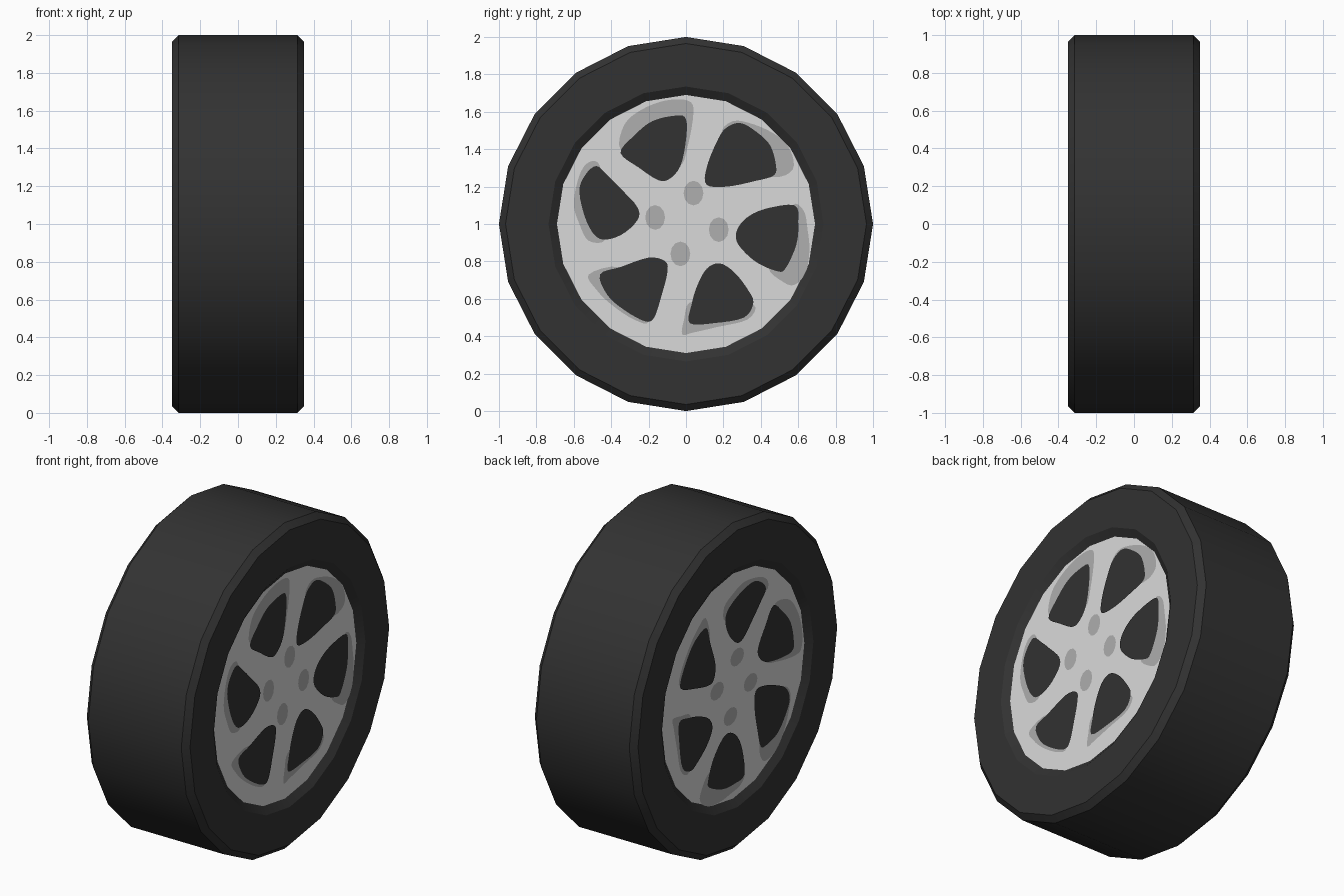
import bpy, bmesh, math
from mathutils import Matrix, Vector

if "Cube" in bpy.data.objects:
    bpy.data.objects.remove(bpy.data.objects["Cube"])

SIDES = 20
DISC_X = 0.32           # depth of the rim disc, slightly sunk into the tyre
CENTRE = Vector((0, 0, 1))
# half turn that carries the right-hand face onto the left-hand one
LEFT = Matrix(((-1, 0, 0), (0, 0, -1), (0, -1, 0)))


def material(name, v):
    m = bpy.data.materials.new(name)
    m.diffuse_color = (v, v, v, 1)
    m.use_nodes = True
    m.node_tree.nodes["Principled BSDF"].inputs["Base Color"].default_value = m.diffuse_color
    return m


RUBBER = material("dark_rubber", 0.032)
SILVER = material("silver_metal", 0.70)
SHADE = material("grey_metal", 0.425)


def finish(bm, name, mat):
    me = bpy.data.meshes.new(name)
    bm.to_mesh(me)
    bm.free()
    me.materials.append(mat)
    ob = bpy.data.objects.new(name, me)
    bpy.context.collection.objects.link(ob)
    return ob


def ring_points(r):
    return [(r * math.sin(math.tau * i / SIDES), r * math.cos(math.tau * i / SIDES))
            for i in range(SIDES)]


def smooth_loop(pts, steps=4):
    """Closed curve through a few points given in hundredths."""
    p = [Vector(q) / 100 for q in pts]
    n, out = len(p), []
    for i in range(n):
        a, b, c, d = p[i - 1], p[i], p[(i + 1) % n], p[(i + 2) % n]
        for k in range(steps):
            t = k / steps
            out.append(0.5 * (2 * b + (c - a) * t + (2 * a - 5 * b + 4 * c - d) * t * t
                              + (3 * b - a - 3 * c + d) * t ** 3))
    return out


def plates(name, outline, x, mat):
    """Flat plate on the right face and its turned copy on the left face."""
    for side, turn in (("right", Matrix.Identity(3)), ("left", LEFT)):
        bm = bmesh.new()
        f = bm.faces.new([bm.verts.new(turn @ Vector((x, y, z)) + CENTRE)
                          for y, z in outline])
        f.normal_update()
        if f.normal.x * (1 if side == "right" else -1) < 0:
            f.normal_flip()
        finish(bm, f"{name}_{side}", mat)


# Tyre: bevelled profile revolved round the x axis
half = [(0.32, 0.69), (0.35, 0.735), (0.35, 0.965), (0.315, 1.0)]
profile = half + [(-x, r) for x, r in reversed(half)]
bm = bmesh.new()
rings = [[bm.verts.new((x, y, z + 1)) for y, z in ring_points(r)] for x, r in profile]
for a, b in zip(rings, rings[1:]):
    for i in range(SIDES):
        j = (i + 1) % SIDES
        f = bm.faces.new((a[i], a[j], b[j], b[i]))
bm.normal_update()
tread = max(bm.faces, key=lambda f: f.calc_area() if abs(f.normal.x) < 0.1 else 0)
if tread.normal.dot(tread.calc_center_median() - CENTRE) < 0:
    bmesh.ops.reverse_faces(bm, faces=bm.faces[:])
tyre = finish(bm, "tyre", RUBBER)
bpy.context.view_layer.objects.active = tyre
tyre.select_set(True)
bpy.ops.object.shade_smooth_by_angle(angle=math.radians(30))
tyre.select_set(False)

# Rim discs
plates("rim_disc", ring_points(0.69), DISC_X, SILVER)


# Wheel openings: grey edge showing behind a dark hole
def opening(n, dark, grey):
    plates(f"opening_edge_{n}", smooth_loop(grey), DISC_X + 0.003, SHADE)
    plates(f"opening_{n}", smooth_loop(dark), DISC_X + 0.006, RUBBER)


opening(1, [(-35, 38), (-28, 47), (-18, 55), (-5, 58), (0, 56), (0, 45), (-3, 31), (-9, 24),
            (-15, 23.5), (-25, 30)],
        [(-35, 40), (-33, 53), (-24, 61), (-11, 66), (1, 66), (4, 60), (1, 42), (-4, 31), (-20, 40)])
opening(2, [(11, 21), (11, 30), (16, 43), (21, 51), (29, 54), (38, 49), (45, 42), (48, 32),
            (47, 26), (37, 23), (22, 20)],
        [(19, 47), (25, 55), (37, 53), (49, 47), (56, 39), (57, 29), (47, 25), (30, 30)])
opening(3, [(27, -4), (32, 3), (42, 8), (58, 10), (60, 1), (59, -11), (53, -24), (48, -25),
            (37, -20), (28, -11)],
        [(57, 10), (63, 7), (65, -3), (66, -14), (64, -26), (58, -32.5), (52, -31), (44, -23),
         (50, -8)])
opening(4, [(2, -53), (3, -43), (6, -33), (11, -24), (18, -21), (26, -26), (33, -35), (36, -42),
            (31, -50), (15, -53)],
        [(2, -42), (-1, -51), (-2, -59), (4, -58), (17, -55), (33, -51), (36, -43), (15, -42)])
opening(5, [(-46, -27), (-35, -23), (-20, -18), (-11, -20), (-10, -26), (-13, -38), (-17, -50),
            (-22, -52), (-33, -46), (-42, -38)],
        [(-52, -27), (-48, -35), (-40, -43), (-28, -51), (-20, -52), (-25, -35), (-36, -23)])
opening(6, [(-57, 17), (-54, 26), (-48, 31), (-42, 26), (-35, 19), (-26, 9), (-26, 2), (-35, -6),
            (-46, -8), (-53, 1)],
        [(-60, 11), (-57, 26), (-52, 33), (-46, 31), (-44, 10), (-43, -8), (-52, -9), (-57, 0)])

# Wheel bolts: four rounded grey spots round the hub
for n, (y, z) in enumerate([(0.04, 0.165), (0.175, -0.03), (-0.03, -0.16), (-0.165, 0.035)], 1):
    spot = [(y + 0.053 * math.cos(math.tau * i / 12), z + 0.066 * math.sin(math.tau * i / 12))
            for i in range(12)]
    plates(f"bolt_{n}", spot, DISC_X + 0.003, SHADE)
